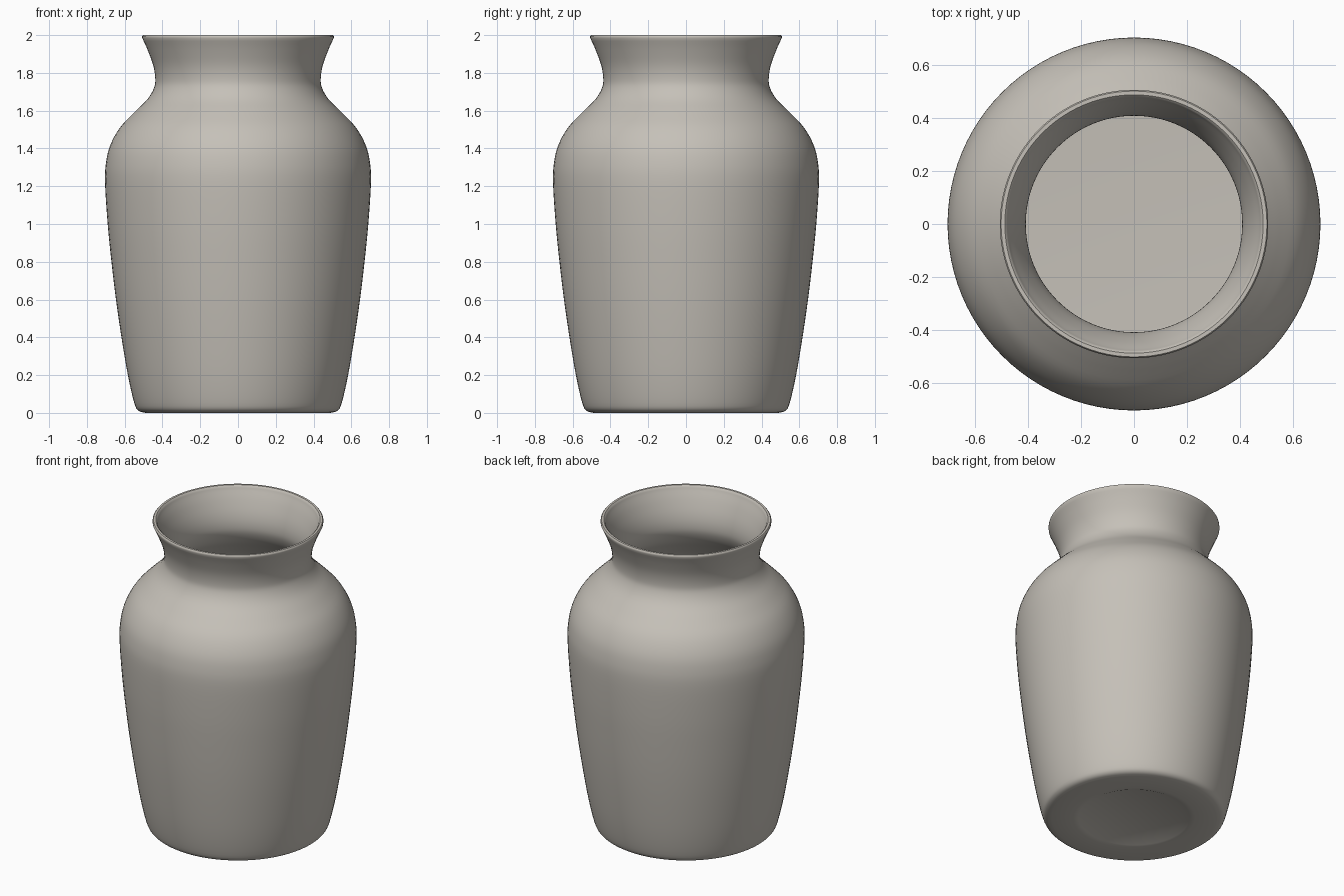
import bpy
import bmesh
import math
from mathutils import Vector

if "Cube" in bpy.data.objects:
    bpy.data.objects.remove(bpy.data.objects["Cube"], do_unlink=True)

SEGMENTS = 96


def make_material(name, rgb):
    mat = bpy.data.materials.new(name)
    mat.use_nodes = True
    mat.diffuse_color = (*rgb, 1)
    bsdf = mat.node_tree.nodes["Principled BSDF"]
    bsdf.inputs["Base Color"].default_value = (*rgb, 1)
    bsdf.inputs["Roughness"].default_value = 0.7
    return mat


def smooth_path(points, steps=4):
    """Catmull-Rom curve through (radius, height) points."""
    p = [Vector(q) for q in points]
    p = [p[0] * 2 - p[1]] + p + [p[-1] * 2 - p[-2]]
    path = []
    for a, b, c, d in zip(p, p[1:], p[2:], p[3:]):
        for i in range(steps):
            t = i / steps
            path.append(0.5 * (2 * b + (c - a) * t
                               + (2 * a - 5 * b + 4 * c - d) * t ** 2
                               + (3 * b - a - 3 * c + d) * t ** 3))
    return path + [p[-2]]


def lathe(name, profile, mat):
    bm = bmesh.new()
    verts = [bm.verts.new((r, 0, z)) for r, z in profile]
    edges = [bm.edges.new(pair) for pair in zip(verts, verts[1:])]
    bmesh.ops.spin(bm, geom=verts + edges, cent=(0, 0, 0), axis=(0, 0, 1),
                   angle=math.tau, steps=SEGMENTS, use_merge=False)
    bmesh.ops.remove_doubles(bm, verts=bm.verts, dist=0.0005)
    bmesh.ops.recalc_face_normals(bm, faces=bm.faces)
    mesh = bpy.data.meshes.new(name)
    bm.to_mesh(mesh)
    bm.free()
    mesh.materials.append(mat)
    obj = bpy.data.objects.new(name, mesh)
    bpy.context.collection.objects.link(obj)
    bpy.context.view_layer.objects.active = obj
    obj.select_set(True)
    bpy.ops.object.shade_smooth_by_angle(angle=math.radians(40))
    return obj


# Underside: shallow recess inside a flat foot ring
underside = [(0, 0.02), (0.29, 0.02), (0.33, 0.003), (0.36, 0)]

# Outer wall from the rounded foot to the flared lip
outer = smooth_path([
    (0.49, 0), (0.528, 0.012), (0.55, 0.055), (0.583, 0.2), (0.617, 0.4),
    (0.646, 0.6), (0.67, 0.8), (0.69, 1.0), (0.704, 1.22), (0.698, 1.33),
    (0.675, 1.42), (0.625, 1.51), (0.55, 1.59), (0.48, 1.66), (0.445, 1.72),
    (0.438, 1.77), (0.449, 1.84), (0.478, 1.92), (0.507, 1.985)])

# Lip and inner wall, one thickness inside the outer wall
lip = [(0.507, 1.994), (0.502, 2.0), (0.488, 2.0), (0.481, 1.994)]
inner = smooth_path([
    (0.478, 1.985), (0.448, 1.92), (0.42, 1.84), (0.409, 1.77),
    (0.417, 1.71), (0.455, 1.64), (0.525, 1.57), (0.6, 1.49), (0.647, 1.4),
    (0.67, 1.31), (0.674, 1.22), (0.66, 1.0), (0.616, 0.6), (0.553, 0.2),
    (0.525, 0.08), (0.49, 0.04)])
floor = [(0.4, 0.035), (0, 0.035)]

clay = make_material("warm grey clay", (0.56, 0.53, 0.48))
lathe("vase", underside + outer + lip + inner + floor, clay)
